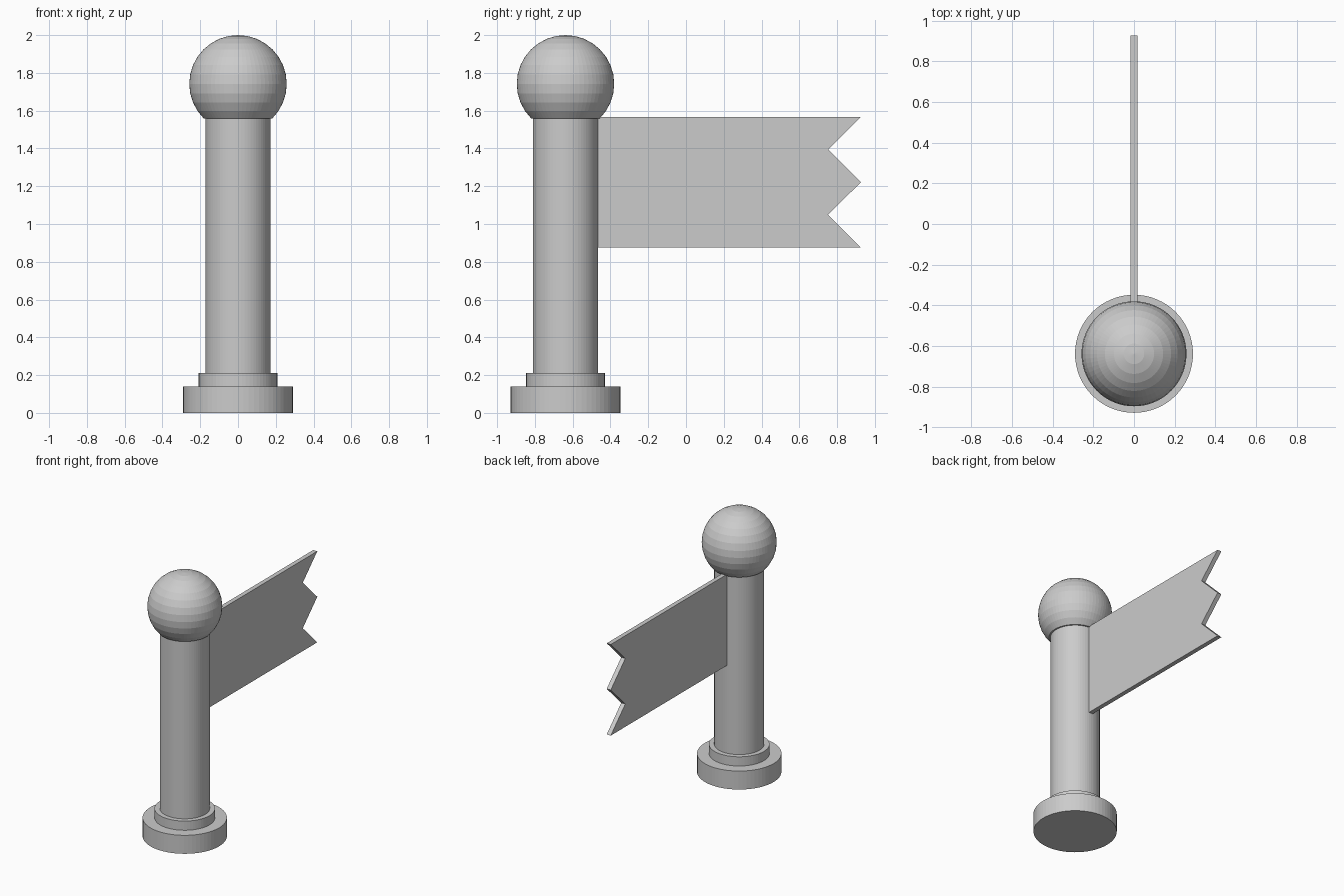
import bpy, bmesh, math

if "Cube" in bpy.data.objects:
    bpy.data.objects.remove(bpy.data.objects["Cube"])

POST_Y = -0.638
SIDES = 64

stone = bpy.data.materials.new("plain grey")
stone.diffuse_color = (0.6, 0.6, 0.6, 1)
stone.use_nodes = True
stone.node_tree.nodes["Principled BSDF"].inputs["Base Color"].default_value = stone.diffuse_color


def finish(bm, name):
    bmesh.ops.recalc_face_normals(bm, faces=bm.faces[:])
    mesh = bpy.data.meshes.new(name)
    bm.to_mesh(mesh)
    bm.free()
    mesh.materials.append(stone)
    obj = bpy.data.objects.new(name, mesh)
    bpy.context.collection.objects.link(obj)
    return obj


def lathe(name, profile):
    """Revolve (radius, z) points around the post axis; ends lie on the axis."""
    bm = bmesh.new()
    verts = [bm.verts.new((r, POST_Y, z)) for r, z in profile]
    edges = [bm.edges.new(pair) for pair in zip(verts, verts[1:])]
    bmesh.ops.spin(bm, geom=verts + edges, cent=(0, POST_Y, 0), axis=(0, 0, 1),
                   angle=math.tau, steps=SIDES, use_duplicate=False)
    bmesh.ops.remove_doubles(bm, verts=bm.verts[:], dist=0.0005)
    return finish(bm, name)


# Stepped base and round shaft
lathe("post", [(0, 0), (0.29, 0), (0.29, 0.14), (0.208, 0.14), (0.208, 0.21),
               (0.172, 0.21), (0.172, 1.57), (0, 1.57)])

# Ball finial, cut flat underneath at 45 degrees below its equator
R, CZ = 0.258, 1.742
arc = [math.radians(-45 + 11.25 * i) for i in range(12)]
ball = [(R * math.cos(a), CZ + R * math.sin(a)) for a in arc]
lathe("ball_top", [(0, ball[0][1])] + ball + [(0, CZ + R)])

# Flag with a zigzag end
z0, z1, tip, notch, half = 0.876, 1.567, 0.926, 0.752, 0.017
outline = [(-0.52, z0)]
for i in range(5):
    outline.append((notch if i % 2 else tip, z0 + (z1 - z0) * i / 4))
outline.append((-0.52, z1))
bm = bmesh.new()
face = bm.faces.new([bm.verts.new((-half, y, z)) for y, z in outline])
out = bmesh.ops.extrude_face_region(bm, geom=[face], use_keep_orig=True)
bmesh.ops.translate(bm, vec=(2 * half, 0, 0),
                    verts=[v for v in out["geom"] if isinstance(v, bmesh.types.BMVert)])
finish(bm, "flag")
